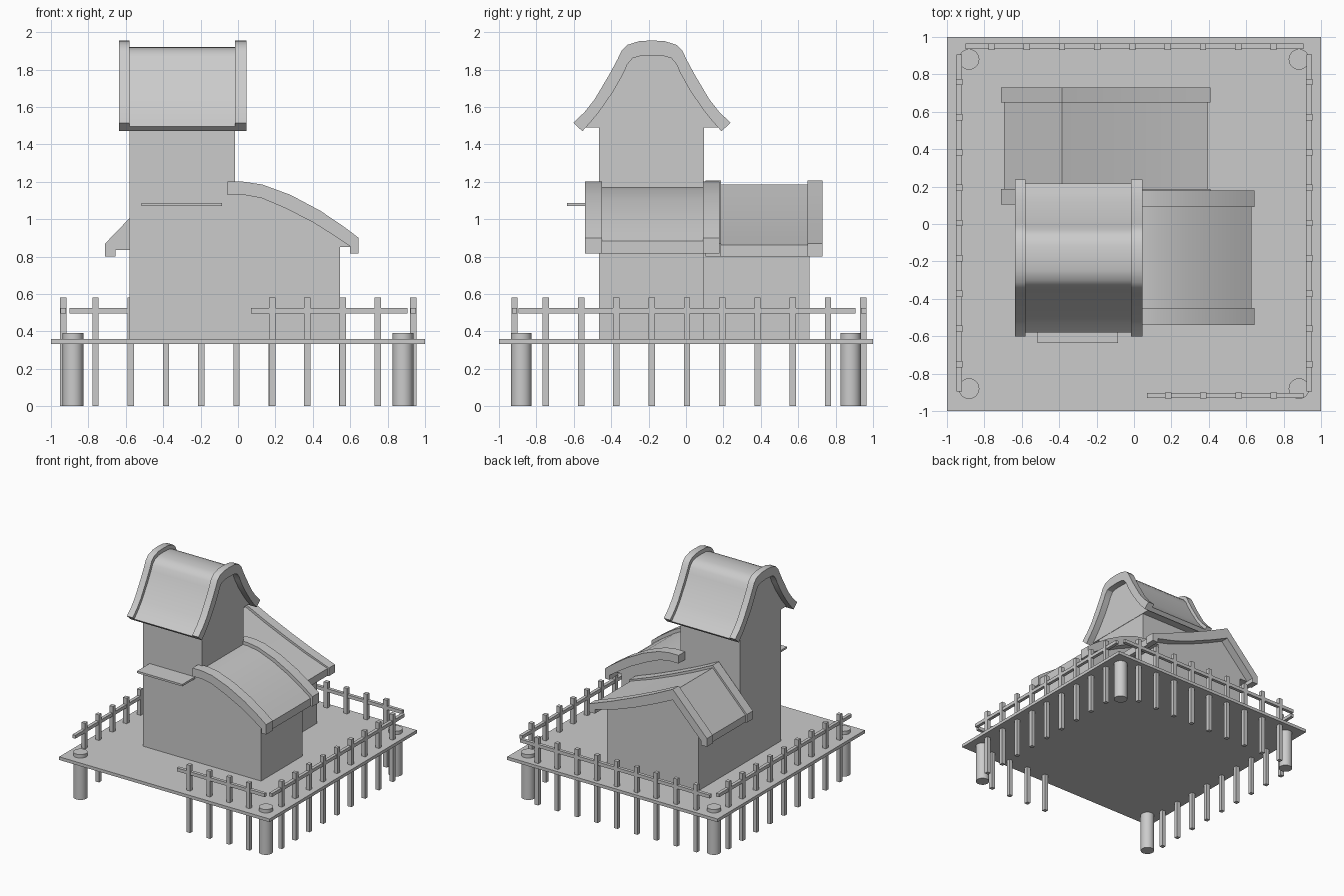
import bpy, bmesh, math

if "Cube" in bpy.data.objects:
    bpy.data.objects.remove(bpy.data.objects["Cube"])

GREY = bpy.data.materials.new("plain_grey")
GREY.diffuse_color = (0.6, 0.6, 0.6, 1)
GREY.use_nodes = True
GREY.node_tree.nodes["Principled BSDF"].inputs["Base Color"].default_value = GREY.diffuse_color


def finish(bm, name):
    bmesh.ops.recalc_face_normals(bm, faces=bm.faces)
    me = bpy.data.meshes.new(name)
    bm.to_mesh(me)
    bm.free()
    for p in me.polygons:
        p.use_smooth = True
    me.set_sharp_from_angle(angle=math.radians(32))
    me.materials.append(GREY)
    ob = bpy.data.objects.new(name, me)
    bpy.context.scene.collection.objects.link(ob)
    return ob


def box(name, x0, x1, y0, y1, z0, z1):
    bm = bmesh.new()
    bmesh.ops.create_cube(bm, size=1)
    for v in bm.verts:
        v.co = (x0 + (v.co.x + .5) * (x1 - x0),
                y0 + (v.co.y + .5) * (y1 - y0),
                z0 + (v.co.z + .5) * (z1 - z0))
    return finish(bm, name)


def prism(name, pts, axis, a, b):
    """Extrude a (horizontal, z) profile along the x or y axis."""
    bm = bmesh.new()
    rings = [[bm.verts.new((t, h, z) if axis == "x" else (h, t, z)) for h, z in pts]
             for t in (a, b)]
    n = len(pts)
    bm.faces.new(rings[0])
    bm.faces.new(rings[1])
    for i in range(n):
        j = (i + 1) % n
        bm.faces.new((rings[0][i], rings[0][j], rings[1][j], rings[1][i]))
    return finish(bm, name)


def roof(name, outer, inner, blend, axis, boards, body, soffit):
    # raised boards at both ends
    for i, (a, b) in enumerate(boards):
        prism(f"{name}_edge_board_{i}", outer + inner[::-1], axis, a, b)
    # recessed roof surface, solid down to a flat soffit
    mid = [(q[0] + blend * (p[0] - q[0]), q[1] + blend * (p[1] - q[1]))
           for p, q in zip(outer, inner)]
    prism(f"{name}_surface", mid + [inner[-1]] + soffit + [inner[0]], axis, *body)


# deck and corner piles
box("deck", -1, 1, -1, 1, .333, .36)
for sx in (-1, 1):
    for sy in (-1, 1):
        bm = bmesh.new()
        bmesh.ops.create_cone(bm, cap_ends=True, segments=32, radius1=.055, radius2=.055, depth=.39)
        bmesh.ops.translate(bm, verts=bm.verts, vec=(sx * .882, sy * .88, .195))
        finish(bm, "corner_pile")


# fence posts running down through the deck
def post(x, y):
    w = .017
    box("fence_post", x - w, x + w, y - w, y + w, 0, .58)


for k in range(-4, 5):
    t = k * .1885
    post(t - .008, .948)
    post(-.934, t + .005)
    post(.937, t + .005)
    if k > 0:
        post(t - .006, -.917)

# fence rails
R = (.496, .525)
box("back_rail", -.9, .905, .936, .964, *R)
box("left_rail", -.948, -.92, -.895, .905, *R)
box("right_rail", .923, .951, -.895, .905, *R)
box("front_rail", .07, .87 + .035, -.931, -.903, *R)

# walls
box("tower_wall", -.58, -.015, -.465, .095, .36, 1.5)
box("side_wing_wall", -.1, .545, -.465, .095, .36, .86)
box("rear_wing_wall", -.58, .29, .05, .66, .36, .84)

# tower ledge
box("front_ledge", -.515, -.085, -.635, -.45, 1.07, 1.087)

# tower roof: mirrored bell-shaped profile
C = -.182
oh = [(.42, 1.515), (.36, 1.573), (.307, 1.64), (.227, 1.775), (.184, 1.855), (.163, 1.9),
      (.131, 1.932), (.067, 1.952)]
ih = [(.372, 1.47), (.325, 1.522), (.281, 1.576), (.206, 1.684), (.152, 1.78), (.131, 1.828),
      (.104, 1.86), (.067, 1.871)]


def both(half):
    return [(C - d, z) for d, z in half] + [(C, half[-1][1] + .003)] + \
           [(C + d, z) for d, z in half[::-1]]


roof("tower_roof", both(oh), both(ih), .57, "x",
     [(-.635, -.58), (-.015, .045)], (-.58, -.012),
     [(C + .355, 1.49), (C - .355, 1.49)])

# side wing roof: single arched slope
roof("side_roof",
     [(-.055, 1.2), (.03, 1.2), (.13, 1.185), (.28, 1.13), (.44, 1.045), (.57, .957),
      (.645, .90), (.645, .815)],
     [(-.055, 1.13), (.03, 1.13), (.125, 1.113), (.25, 1.06), (.40, .984), (.52, .908),
      (.60, .855), (.60, .815)],
     .6, "y", [(-.54, -.45), (.09, .18)], (-.465, .095),
     [(.60, .85), (-.055, .85)])

# rear wing roof: uneven gable with a long flared slope
roof("rear_roof",
     [(-.71, .8), (-.71, .87), (-.385, 1.207), (-.2, 1.118), (0, 1.03), (.2, .948),
      (.41, .87), (.41, .8)],
     [(-.655, .8), (-.655, .835), (-.385, 1.115), (-.22, 1.038), (-.02, .953), (.18, .88),
      (.355, .836), (.355, .8)],
     .75, "y", [(.65, .73), (.105, .188)], (.105, .66),
     [(.355, .834), (-.655, .834)])
